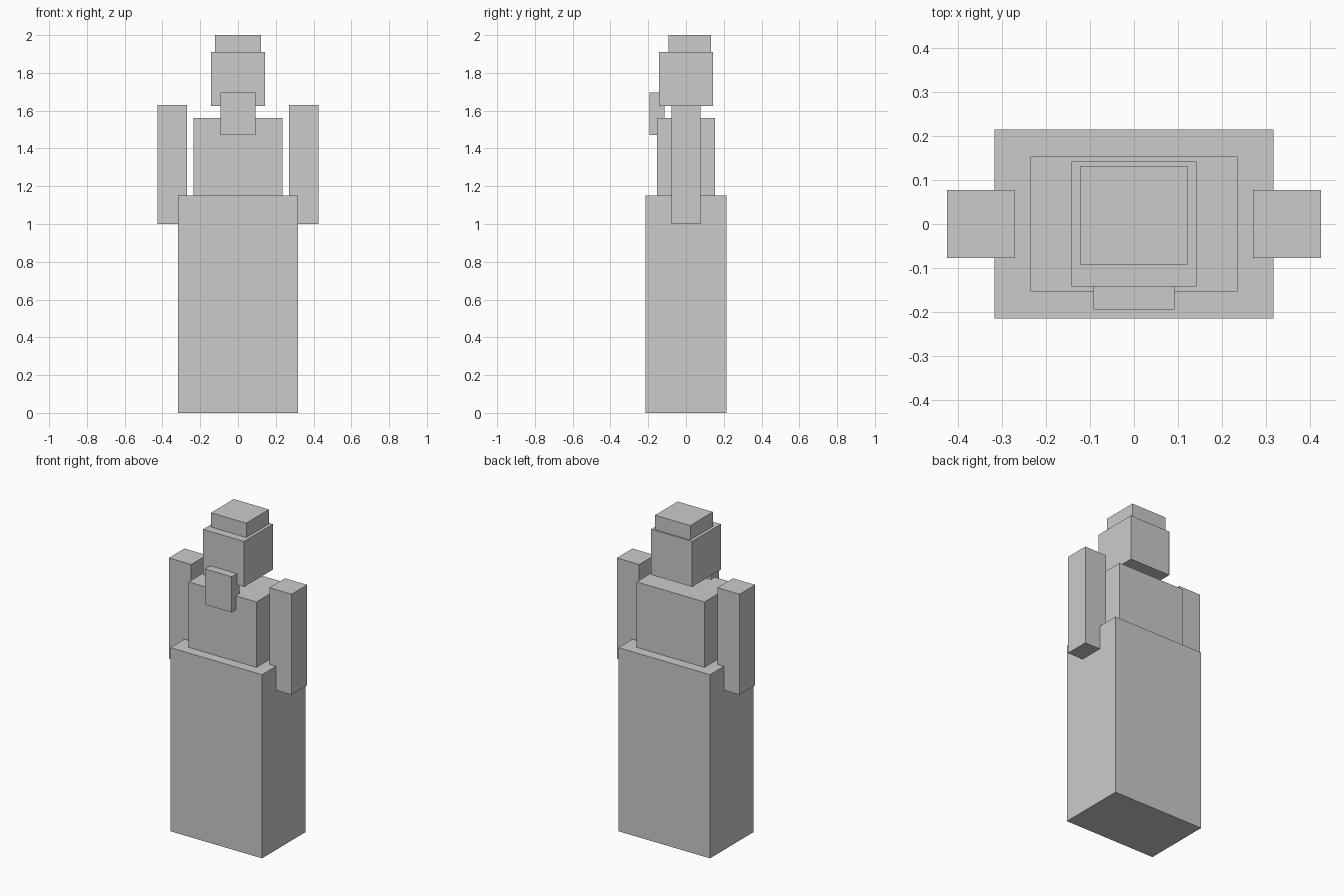
import bpy

if "Cube" in bpy.data.objects:
    bpy.data.objects.remove(bpy.data.objects["Cube"])


def box(name, x, y, z):
    """Axis-aligned block from (min, max) ranges."""
    ranges = (x, y, z)
    bpy.ops.mesh.primitive_cube_add(size=1, location=[(a + b) / 2 for a, b in ranges])
    obj = bpy.context.object
    obj.name = name
    obj.scale = [b - a for a, b in ranges]
    bpy.ops.object.transform_apply(location=False, rotation=False, scale=True)
    return obj


# Body: long robe and torso
box("robe", (-0.317, 0.317), (-0.215, 0.215), (0, 1.15))
box("torso", (-0.235, 0.235), (-0.153, 0.153), (1.15, 1.56))

# Arms, one each side
for side, name in ((-1, "arm_left"), (1, "arm_right")):
    box(name, sorted((side * 0.271, side * 0.425)), (-0.077, 0.077), (1.0, 1.63))

# Floating head with hair cap and beard
box("head", (-0.142, 0.142), (-0.142, 0.142), (1.625, 1.91))
box("hair_cap", (-0.122, 0.122), (-0.092, 0.132), (1.91, 2.0))
box("beard", (-0.092, 0.092), (-0.194, -0.115), (1.472, 1.695))
